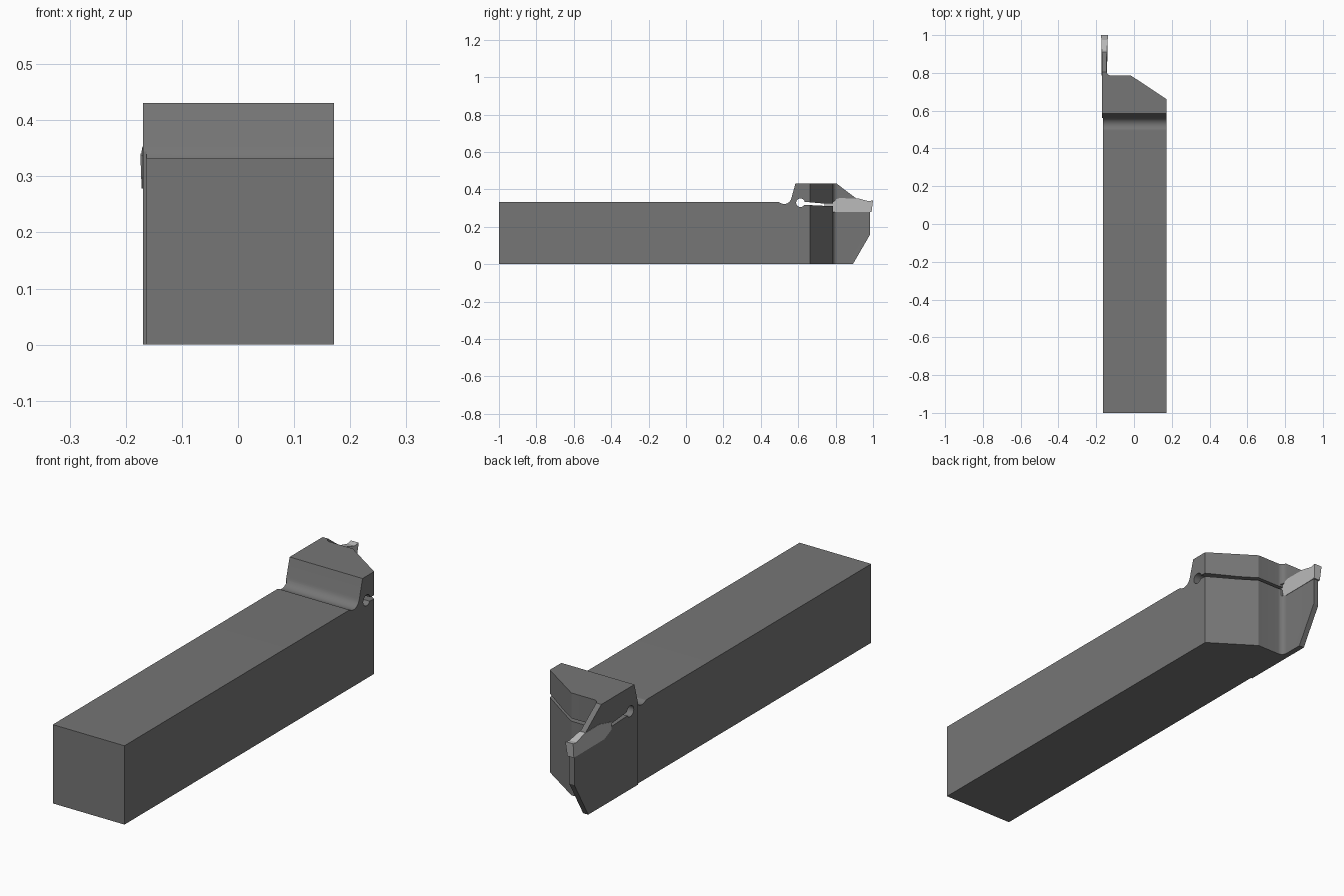
import bpy, bmesh, math

if "Cube" in bpy.data.objects:
    bpy.data.objects.remove(bpy.data.objects["Cube"])


def prism(name, points, to_low, to_high):
    """Closed solid between two mapped copies of a 2D outline."""
    bm = bmesh.new()
    low = [bm.verts.new(to_low(*p)) for p in points]
    high = [bm.verts.new(to_high(*p)) for p in points]
    bm.faces.new(low)
    bm.faces.new(high)
    n = len(points)
    for i in range(n):
        j = (i + 1) % n
        bm.faces.new((low[i], low[j], high[j], high[i]))
    bmesh.ops.recalc_face_normals(bm, faces=bm.faces)
    mesh = bpy.data.meshes.new(name)
    bm.to_mesh(mesh)
    bm.free()
    obj = bpy.data.objects.new(name, mesh)
    bpy.context.collection.objects.link(obj)
    return obj


def arc(cx, cy, r, start, end, steps):
    return [(cx + r * math.cos(math.radians(start + (end - start) * i / steps)),
             cy + r * math.sin(math.radians(start + (end - start) * i / steps)))
            for i in range(steps + 1)]


def paint(obj, name, value):
    mat = bpy.data.materials.new(name)
    mat.diffuse_color = (value, value, value, 1)
    mat.use_nodes = True
    mat.node_tree.nodes["Principled BSDF"].inputs["Base Color"].default_value = mat.diffuse_color
    obj.data.materials.append(mat)


# Side profile: shank, nose, insert seat, clamping slit with relief hole, jaw
side = [(-1, 0), (0.892, 0), (0.985, 0.16), (0.985, 0.28), (0.787, 0.28), (0.787, 0.312),
        (0.74, 0.312)]
side += arc(0.612, 0.329, 0.023, -30, -348, 24)
side += [(0.74, 0.324), (0.787, 0.324), (0.787, 0.335), (0.82, 0.352), (0.91, 0.352),
         (0.805, 0.431), (0.585, 0.431), (0.563, 0.352)]
side += arc(0.525, 0.361, 0.039, -14, -130, 10)
side += [(0.485, 0.332), (-1, 0.332)]
holder = prism("tool_holder", side, lambda y, z: (-0.3, y, z), lambda y, z: (0.3, y, z))

# Plan outline: shank, slightly wider head, angled corner, thin blade
plan = [(-0.163, -1.1), (0.171, -1.1), (0.171, 0.662), (-0.015, 0.785)]
plan += arc(-0.12, 0.81, 0.025, 270, 180, 8)
plan += [(-0.145, 1.1), (-0.169, 1.1), (-0.169, 0.56), (-0.163, 0.56)]
cutter = prism("plan_cutter", plan, lambda x, y: (x, y, -0.1), lambda x, y: (x, y, 0.6))

# Trim the holder to the plan outline
mod = holder.modifiers.new("plan_trim", "BOOLEAN")
mod.operation = "INTERSECT"
mod.solver = "EXACT"
mod.object = cutter
bpy.context.view_layer.objects.active = holder
holder.select_set(True)
bpy.ops.object.modifier_apply(modifier=mod.name)
bpy.data.objects.remove(cutter)
bpy.ops.object.shade_smooth_by_angle(angle=math.radians(25))
paint(holder, "dark_steel", 0.18)


# Cutting insert: flares toward the top of the cutting edge
def flare(y, z):
    return 0.006 * max(0, (y - 0.92) / 0.08) * (1 if z > 0.3 else 0.4)


insert_side = [(0.74, 0.30), (0.787, 0.278), (0.92, 0.278), (0.992, 0.278), (1.0, 0.341),
               (0.975, 0.337), (0.92, 0.352), (0.82, 0.353), (0.765, 0.338), (0.74, 0.334)]
insert = prism("cutting_insert", insert_side,
               lambda y, z: (-0.1705 - flare(y, z) * 0.6, y, z),
               lambda y, z: (-0.1435 + flare(y, z), y, z))
paint(insert, "light_carbide", 0.5)
